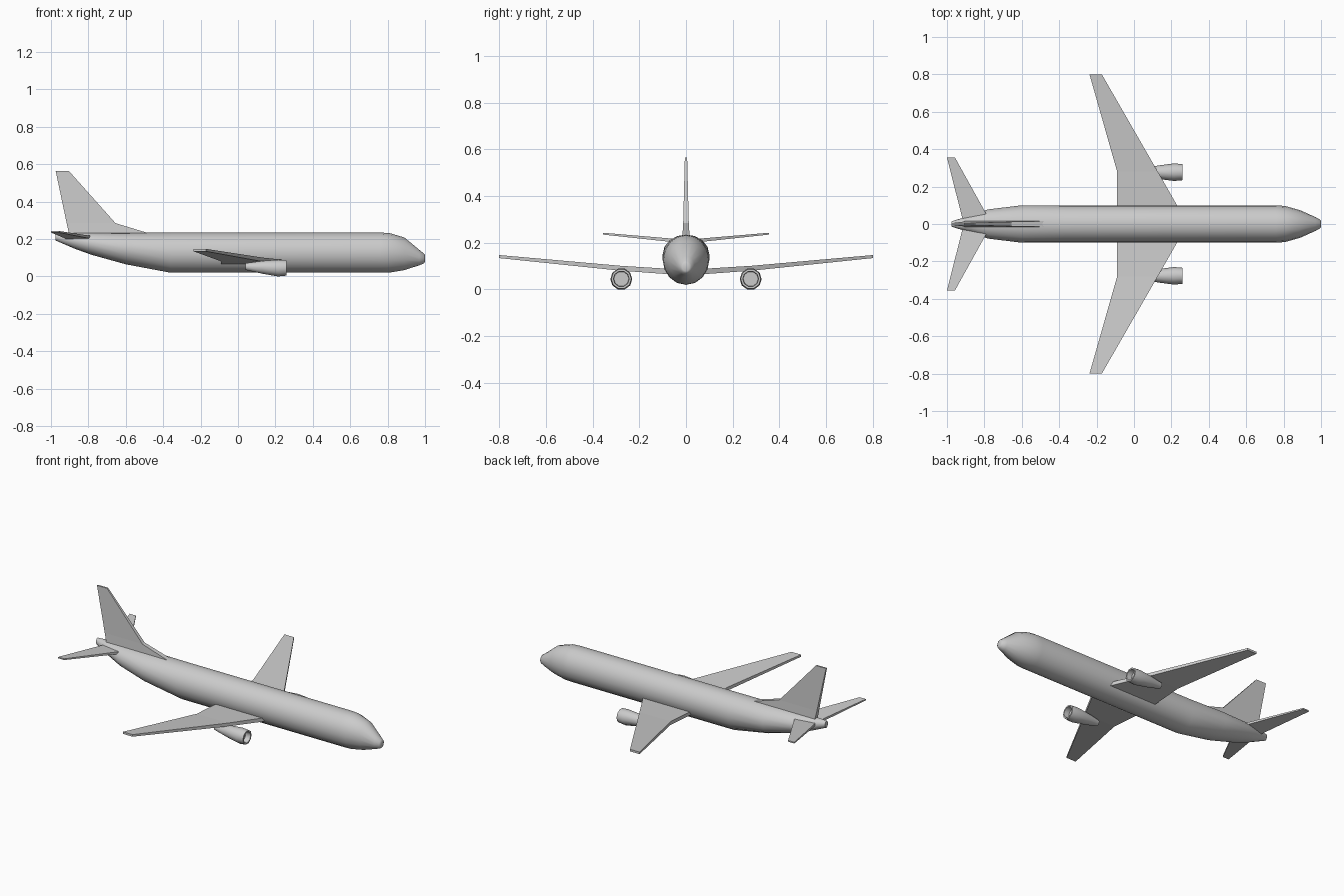
import bpy, bmesh, math

if "Cube" in bpy.data.objects:
    bpy.data.objects.remove(bpy.data.objects["Cube"])


def loft(name, rings, smooth=None):
    """Skin closed rings of equal point count and cap both ends."""
    bm = bmesh.new()
    loops = [[bm.verts.new(p) for p in ring] for ring in rings]
    n = len(rings[0])
    for a, b in zip(loops, loops[1:]):
        for i in range(n):
            j = (i + 1) % n
            bm.faces.new((a[i], a[j], b[j], b[i]))
    bm.faces.new(loops[0])
    bm.faces.new(loops[-1])
    bmesh.ops.recalc_face_normals(bm, faces=bm.faces)
    me = bpy.data.meshes.new(name)
    bm.to_mesh(me)
    bm.free()
    ob = bpy.data.objects.new(name, me)
    bpy.context.collection.objects.link(ob)
    if smooth:
        bpy.ops.object.select_all(action='DESELECT')
        ob.select_set(True)
        bpy.context.view_layer.objects.active = ob
        bpy.ops.object.shade_smooth_by_angle(angle=math.radians(smooth))
    return ob


def oval(x, y, z, ry, rz, n):
    return [(x, y + ry * math.cos(2 * math.pi * i / n),
             z + rz * math.sin(2 * math.pi * i / n)) for i in range(n)]


def surface(name, stations, side):
    """Flat wing slab: stations are (y, leading x, trailing x, leading z, trailing z, thickness)."""
    rings = []
    for y, xl, xt, zl, zt, t in stations:
        rings.append([(xl, side * y, zl - t / 2), (xl, side * y, zl + t / 2),
                      (xt, side * y, zt + t / 2), (xt, side * y, zt - t / 2)])
    return loft(name, rings)


# Fuselage: x, half width, bottom z, top z
sections = [(-0.975, 0.014, 0.192, 0.235), (-0.87, 0.048, 0.147, 0.235),
            (-0.78, 0.078, 0.115, 0.235), (-0.6, 0.1, 0.065, 0.235),
            (-0.36, 0.1, 0.02, 0.235), (0.76, 0.1, 0.02, 0.235),
            (0.81, 0.096, 0.021, 0.232), (0.89, 0.073, 0.034, 0.208),
            (0.97, 0.037, 0.06, 0.142), (0.995, 0.024, 0.07, 0.122),
            (1.0, 0.015, 0.079, 0.114)]
loft("fuselage", [oval(x, 0, (b + t) / 2, w, (t - b) / 2, 16)
                  for x, w, b, t in sections], 40)

# Tail fin with dorsal fillet: z, leading x, trailing x, half thickness
fin = [(0.21, -0.43, -0.90, 0.016), (0.235, -0.49, -0.905, 0.015),
       (0.285, -0.655, -0.916, 0.012), (0.565, -0.905, -0.975, 0.005)]
loft("tail_fin", [[(xl, -h, z), (xl, h, z), (xt, h, z), (xt, -h, z)]
                  for z, xl, xt, h in fin])

# Engine nacelle: x, radius, centre z (last rings form the recessed intake)
nacelle = [(0.04, 0.019, 0.053), (0.13, 0.036, 0.049), (0.215, 0.047, 0.0447),
           (0.258, 0.043, 0.0455), (0.258, 0.034, 0.0455), (0.225, 0.032, 0.0455)]

wing = [(0.0, 0.287, -0.09, 0.072, 0.072, 0.024),
        (0.28, 0.127, -0.09, 0.091, 0.091, 0.021),
        (0.8, -0.172, -0.238, 0.141, 0.141, 0.013)]
tailplane = [(0.0, -0.76, -0.91, 0.205, 0.205, 0.016),
             (0.355, -0.957, -1.0, 0.239, 0.239, 0.008)]

for side, label in ((1, "left"), (-1, "right")):
    surface(label + "_wing", wing, side)
    surface(label + "_tailplane", tailplane, side)
    loft(label + "_engine", [oval(x, side * 0.277, z, r, r, 10)
                             for x, r, z in nacelle], 40)
